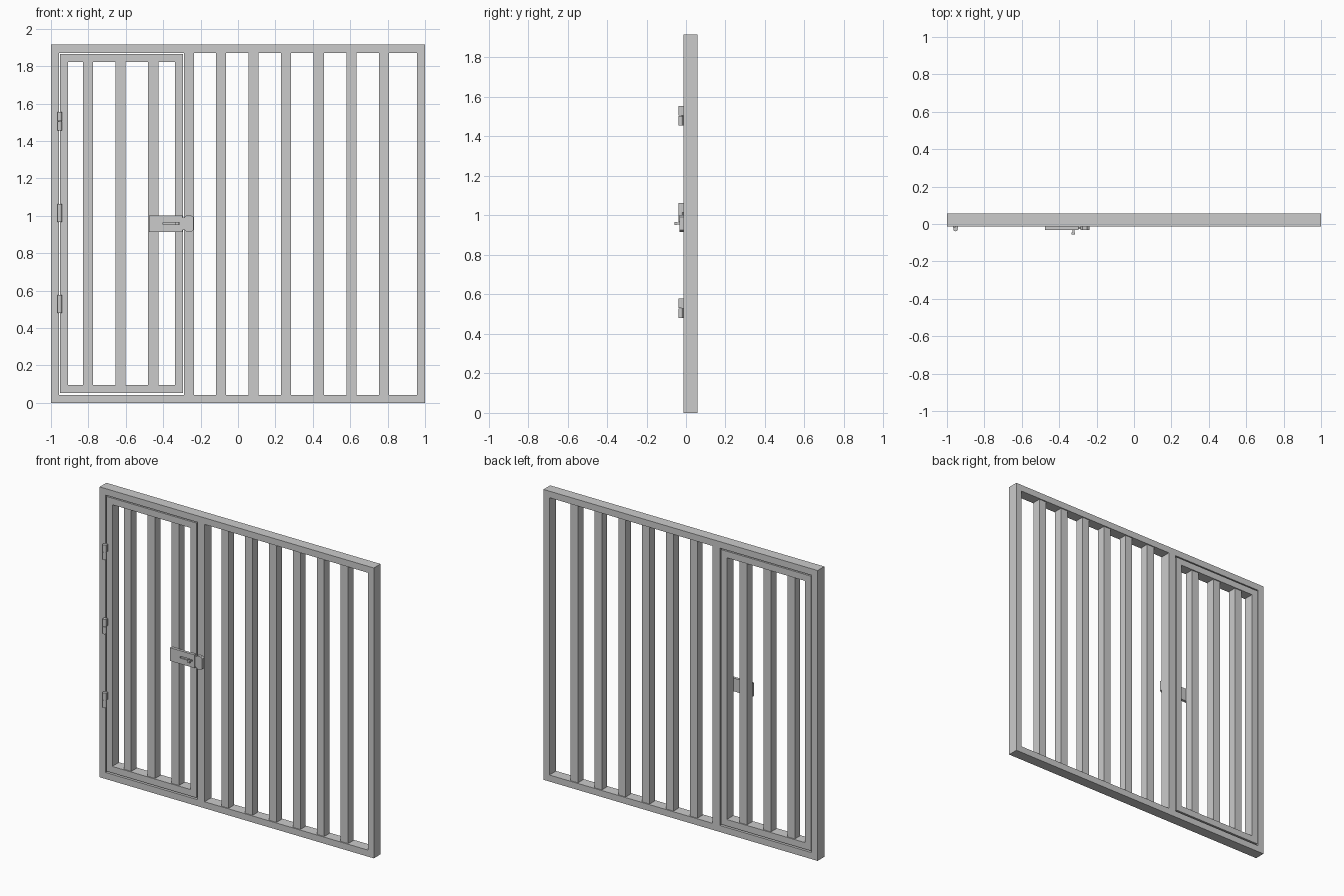
import bpy, bmesh

if "Cube" in bpy.data.objects:
    bpy.data.objects.remove(bpy.data.objects["Cube"])

Y0, Y1 = -0.013, 0.057          # front and back of the frame
BAR_Y = (-0.006, 0.05)
RAIL = 0.043


def finish(name, bm):
    bmesh.ops.recalc_face_normals(bm, faces=bm.faces)
    me = bpy.data.meshes.new(name)
    bm.to_mesh(me)
    bm.free()
    ob = bpy.data.objects.new(name, me)
    bpy.context.collection.objects.link(ob)
    return ob


def prism(name, pts, y0, y1):
    """Extrude an x-z outline from y0 to y1."""
    bm = bmesh.new()
    face = bm.faces.new([bm.verts.new((x, y0, z)) for x, z in pts])
    ext = bmesh.ops.extrude_face_region(bm, geom=[face])
    vs = [v for v in ext["geom"] if isinstance(v, bmesh.types.BMVert)]
    bmesh.ops.translate(bm, verts=vs, vec=(0, y1 - y0, 0))
    return finish(name, bm)


def box(name, x0, x1, y0, y1, z0, z1):
    return prism(name, [(x0, z0), (x1, z0), (x1, z1), (x0, z1)], y0, y1)


def ring(name, x0, x1, z0, z1, w):
    """Rectangular frame with mitred corners."""
    outer = [(x0, z0), (x1, z0), (x1, z1), (x0, z1)]
    inner = [(x0 + w, z0 + w), (x1 - w, z0 + w), (x1 - w, z1 - w), (x0 + w, z1 - w)]
    bm = bmesh.new()
    loops = [[bm.verts.new((x, y, z)) for x, z in pts]
             for pts, y in ((outer, Y0), (outer, Y1), (inner, Y1), (inner, Y0))]
    for a, b in zip(loops, loops[1:] + loops[:1]):
        for i in range(4):
            j = (i + 1) % 4
            bm.faces.new((a[i], a[j], b[j], b[i]))
    return finish(name, bm)


def cylinder(name, r, depth, loc, rot=(0, 0, 0), sides=16):
    bpy.ops.mesh.primitive_cylinder_add(vertices=sides, radius=r, depth=depth,
                                        location=loc, rotation=rot)
    ob = bpy.context.object
    ob.name = name
    bpy.ops.object.shade_smooth_by_angle()
    return ob


# Fixed frame, gate post and bars
ring("outer_frame", -1, 1, 0, 1.915, RAIL)
box("gate_post", -0.288, -0.235, Y0, Y1, RAIL, 1.915 - RAIL)
for i in range(6):
    x = -0.091 + 0.1743 * i
    box("panel_bar", x - 0.027, x + 0.027, *BAR_Y, RAIL, 1.915 - RAIL)

# Door leaf
ring("door_frame", -0.951, -0.295, 0.053, 1.865, RAIL)
for i in range(3):
    x = -0.802 + 0.1745 * i
    box("door_bar", x - 0.027, x + 0.027, *BAR_Y, 0.096, 1.822)

# Hinges: two leaves and a split knuckle
for z in (0.529, 1.015, 1.505):
    box("hinge_frame_leaf", -0.968, -0.954, -0.022, Y0, z - 0.049, z)
    box("hinge_door_leaf", -0.954, -0.941, -0.022, Y0, z, z + 0.049)
    for s in (-1, 1):
        cylinder("hinge_knuckle", 0.012, 0.048, (-0.954, -0.027, z + s * 0.025))

# Lock body with a slot for the bolt handle
body = box("lock_body", -0.475, -0.296, -0.031, Y0, 0.915, 1.002)
cutter = box("slot_cutter", -0.40, -0.312, -0.05, -0.022, 0.953, 0.965)
cutter.hide_render = True
cutter.hide_viewport = True
mod = body.modifiers.new("slot", "BOOLEAN")
mod.operation = "DIFFERENCE"
mod.solver = "EXACT"
mod.object = cutter

# Bolt and its handle
box("lock_bolt", -0.30, -0.26, -0.027, -0.015, 0.925, 0.992)
box("bolt_handle_stem", -0.329, -0.319, -0.046, -0.02, 0.954, 0.964)
box("bolt_handle_knob", -0.333, -0.315, -0.057, -0.045, 0.951, 0.967)

# Catch with clipped corners on the gate post
prism("lock_catch", [(-0.286, 0.925), (-0.276, 0.915), (-0.25, 0.915), (-0.238, 0.925),
                     (-0.238, 0.992), (-0.25, 1.002), (-0.276, 1.002), (-0.286, 0.992)],
      -0.033, Y0)
